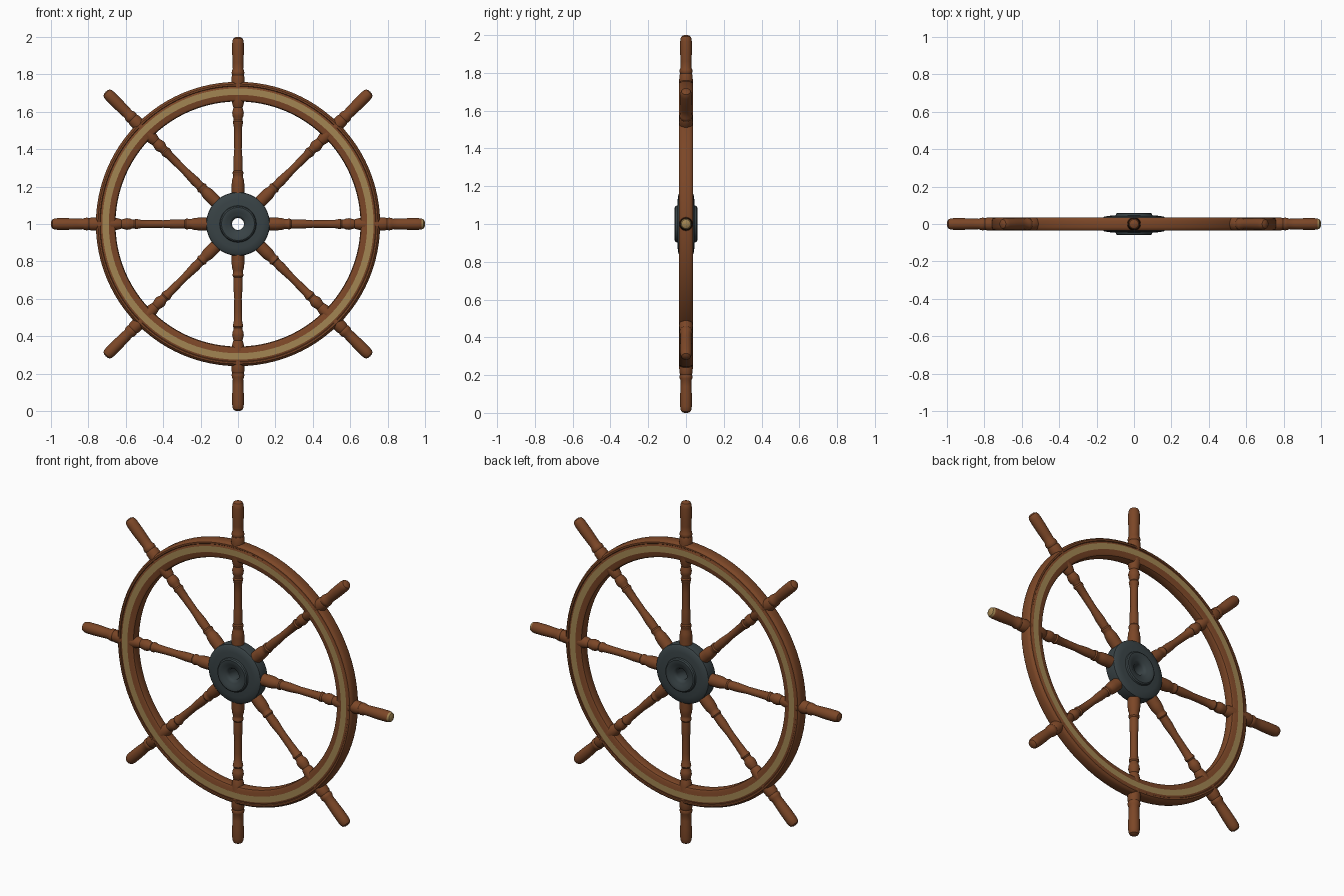
import bpy, bmesh, math
from mathutils import Matrix, Vector

if "Cube" in bpy.data.objects:
    bpy.data.objects.remove(bpy.data.objects["Cube"])

CENTRE = Vector((0, 0, 1))


def material(name, rgb):
    m = bpy.data.materials.new(name)
    m.diffuse_color = (*rgb, 1)
    m.use_nodes = True
    m.node_tree.nodes["Principled BSDF"].inputs["Base Color"].default_value = m.diffuse_color
    return m


WOOD = material("warm wood", (0.20, 0.062, 0.020))
BRASS = material("dull brass", (0.36, 0.235, 0.085))
IRON = material("dark iron", (0.040, 0.055, 0.060))


def lathe(name, profile, mats, steps, turn=Matrix(), closed=False, paint=None):
    """Revolve (radius, height) points about local z, then turn and centre."""
    bm = bmesh.new()
    rings = []
    for r, h in profile:
        if r < 1e-5:
            rings.append([bm.verts.new((0, 0, h))] * steps)
        else:
            rings.append([bm.verts.new((r * math.cos(a), r * math.sin(a), h))
                          for a in (2 * math.pi * i / steps for i in range(steps))])
    count = len(rings)
    for k in range(count if closed else count - 1):
        lower, upper = rings[k], rings[(k + 1) % count]
        for i in range(steps):
            j = (i + 1) % steps
            corners = list(dict.fromkeys((lower[i], lower[j], upper[j], upper[i])))
            face = bm.faces.new(corners)
            if paint:
                face.material_index = paint(face.calc_center_median())
    bmesh.ops.recalc_face_normals(bm, faces=bm.faces)
    bm.transform(Matrix.Translation(CENTRE) @ turn)
    mesh = bpy.data.meshes.new(name)
    bm.to_mesh(mesh)
    bm.free()
    for m in mats:
        mesh.materials.append(m)
    obj = bpy.data.objects.new(name, mesh)
    bpy.context.collection.objects.link(obj)
    bpy.context.view_layer.objects.active = obj
    obj.select_set(True)
    bpy.ops.object.shade_smooth_by_angle(angle=math.radians(35))
    obj.select_set(False)
    return obj


def both_sides(half):
    """Complete a closed section from its front half."""
    return half + [(r, -h) for r, h in reversed(half)]


FACE_FRONT = Matrix.Rotation(math.pi / 2, 4, 'X')

# Rim: rounded edges, shallow moulding and an inlaid band on both faces
rim_half = [(0.655, 0.016), (0.659, 0.026), (0.668, 0.031), (0.676, 0.031),
            (0.689, 0.036), (0.691, 0.036), (0.725, 0.036), (0.727, 0.036),
            (0.736, 0.032), (0.739, 0.036), (0.748, 0.036), (0.756, 0.029), (0.760, 0.017)]


def inlay(c):
    return int(0.690 < math.hypot(c.x, c.y) < 0.7255 and abs(c.z) > 0.0355)


lathe("rim", both_sides(rim_half), [WOOD, BRASS], 96, FACE_FRONT, True, inlay)

# Hub: stepped disc with a raised boss, dished face and open bore
hub_half = [(0.032, 0.035), (0.037, 0.044), (0.047, 0.050), (0.060, 0.053),
            (0.072, 0.060), (0.088, 0.060), (0.095, 0.055), (0.098, 0.046),
            (0.130, 0.044), (0.158, 0.040), (0.168, 0.032), (0.170, 0.022)]
lathe("hub", both_sides(hub_half), [IRON], 64, FACE_FRONT, True)

# Turned spokes: hub sleeve, beads, slim shaft, rim collar, then handle
spoke = [(0.0, 0.13), (0.033, 0.13), (0.034, 0.21), (0.032, 0.235), (0.027, 0.25),
         (0.026, 0.262), (0.029, 0.268), (0.029, 0.278), (0.024, 0.285),
         (0.025, 0.33), (0.023, 0.36), (0.020, 0.40), (0.021, 0.47), (0.023, 0.53),
         (0.027, 0.537), (0.028, 0.547), (0.023, 0.555), (0.024, 0.567),
         (0.030, 0.578), (0.031, 0.595), (0.027, 0.612), (0.024, 0.622),
         (0.028, 0.632), (0.034, 0.66), (0.036, 0.76), (0.035, 0.785),
         (0.031, 0.797), (0.034, 0.805), (0.033, 0.818), (0.028, 0.828),
         (0.029, 0.86), (0.031, 0.91), (0.031, 0.965), (0.029, 0.982),
         (0.024, 0.993), (0.013, 0.999), (0.0, 1.0)]


def brass_tip(c):
    return int(c.z > 0.983)


for n in range(8):
    turn = Matrix.Rotation(n * math.pi / 4, 4, 'Y')
    marked = n == 2  # the spoke pointing to +x carries a brass tip
    lathe(f"spoke_{n + 1}", spoke, [WOOD, BRASS], 24, turn,
          paint=brass_tip if marked else None)
